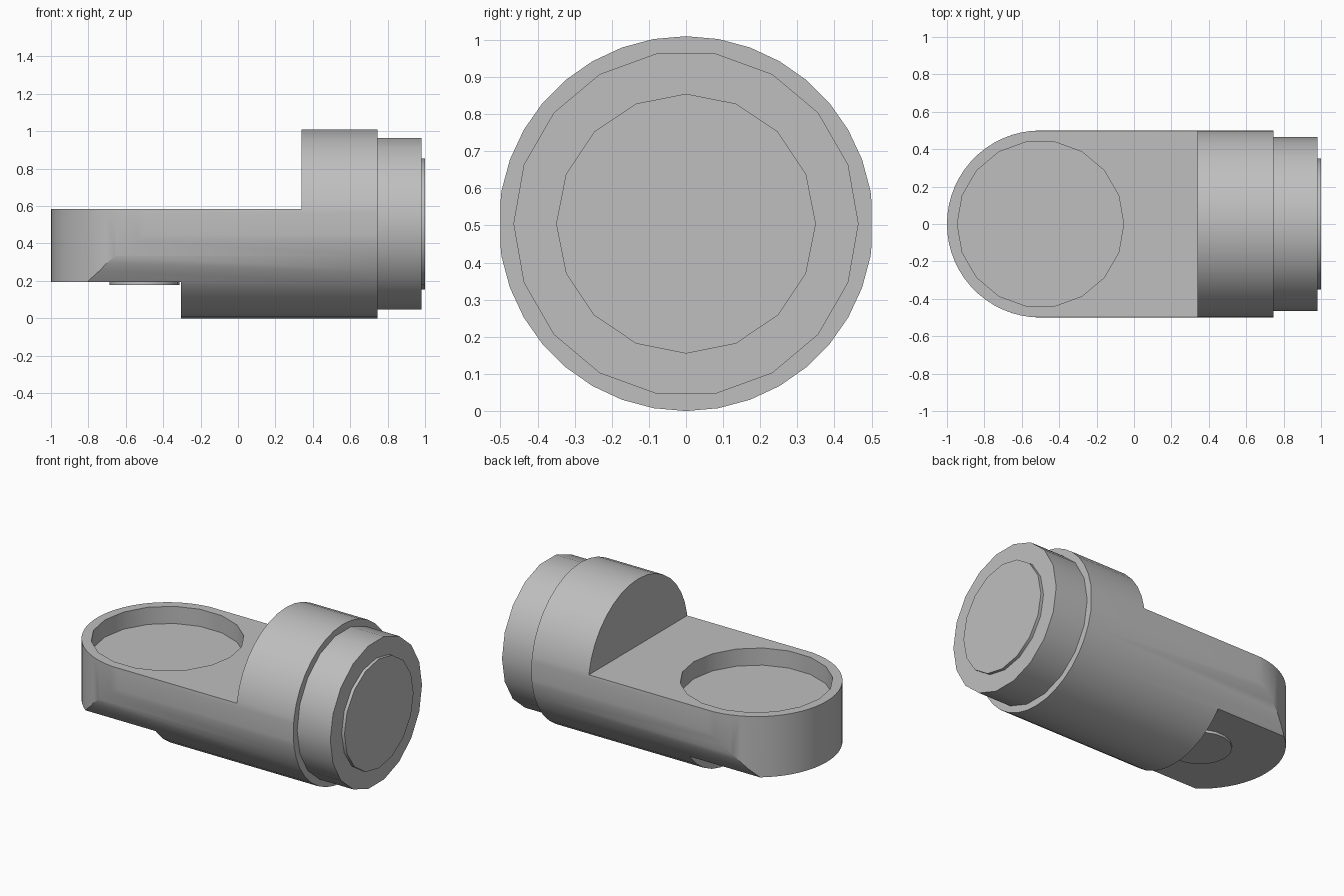
import bpy, bmesh
from math import pi, cos, sin, radians
from mathutils import Matrix, Vector

cube = bpy.data.objects.get("Cube")
if cube:
    bpy.data.objects.remove(cube, do_unlink=True)

grey = bpy.data.materials.new("plain grey")
grey.use_nodes = True
grey.diffuse_color = (0.52, 0.52, 0.52, 1)
grey.node_tree.nodes["Principled BSDF"].inputs["Base Color"].default_value = (0.52, 0.52, 0.52, 1)

AXIS_Z = 0.505   # height of the barrel axis
PAD_X = -0.5     # centre of the rounded end


def make(name, bm):
    bmesh.ops.recalc_face_normals(bm, faces=bm.faces)
    mesh = bpy.data.meshes.new(name)
    bm.to_mesh(mesh)
    bm.free()
    mesh.materials.append(grey)
    ob = bpy.data.objects.new(name, mesh)
    bpy.context.collection.objects.link(ob)
    return ob


def prism(name, outline, low, high):
    """Extrude an outline upward from low to high."""
    bm = bmesh.new()
    face = bm.faces.new([bm.verts.new((x, y, low)) for x, y in outline])
    grown = bmesh.ops.extrude_face_region(bm, geom=[face])["geom"]
    top = [g for g in grown if isinstance(g, bmesh.types.BMVert)]
    bmesh.ops.translate(bm, verts=top, vec=Vector((0, 0, high - low)))
    return make(name, bm)


def circle(cx, radius, sides):
    return [(cx + radius * cos(2 * pi * i / sides), radius * sin(2 * pi * i / sides))
            for i in range(sides)]


def barrel(name, x0, x1, radius, sides):
    """Cylinder lying along x on the barrel axis."""
    ob = prism(name, circle(0, radius, sides), x0, x1)
    ob.data.transform(Matrix.Translation((0, 0, AXIS_Z)) @ Matrix.Rotation(pi / 2, 4, "Z").inverted()
                      @ Matrix.Rotation(-pi / 2, 4, "X").inverted().inverted()
                      @ Matrix.Rotation(0, 4, "Z"))
    # the extrusion now runs along x with a vertex on the horizontal axis
    return ob


def box(name, x0, x1, low, high):
    return prism(name, [(x0, -1), (x1, -1), (x1, 1), (x0, 1)], low, high)


def combine(target, cutter, operation):
    mod = target.modifiers.new(cutter.name, "BOOLEAN")
    mod.operation = operation
    mod.solver = "EXACT"
    mod.object = cutter
    bpy.context.view_layer.objects.active = target
    bpy.ops.object.modifier_apply(modifier=mod.name)
    bpy.data.objects.remove(cutter, do_unlink=True)


# Main body: round bar, rounded in plan, stepped above and below
body = barrel("body", -1.1, 0.745, 0.505, 36)
arc = [(PAD_X + 0.5 * cos(radians(a)), 0.5 * sin(radians(a))) for a in range(90, 271, 6)]
combine(body, prism("plan_outline", arc + [(1.2, -0.5), (1.2, 0.5)], -0.5, 1.5), "INTERSECT")
combine(body, box("upper_step", -1.5, 0.34, 0.585, 1.5), "DIFFERENCE")
combine(body, box("lower_step", -1.5, -0.305, -0.5, 0.195), "DIFFERENCE")

# Round pocket in the pad
combine(body, prism("pocket", circle(PAD_X, 0.445, 18), 0.475, 0.9), "DIFFERENCE")

# Collar, end disc and underside button
parts = [body,
         barrel("collar", 0.73, 0.98, 0.465, 18),
         barrel("end_disc", 0.96, 1.0, 0.35, 16),
         prism("underside_button", circle(PAD_X, 0.187, 18), 0.178, 0.21)]

for part in parts:
    bpy.ops.object.select_all(action="DESELECT")
    part.select_set(True)
    bpy.context.view_layer.objects.active = part
    bpy.ops.object.shade_smooth_by_angle(angle=radians(30))
